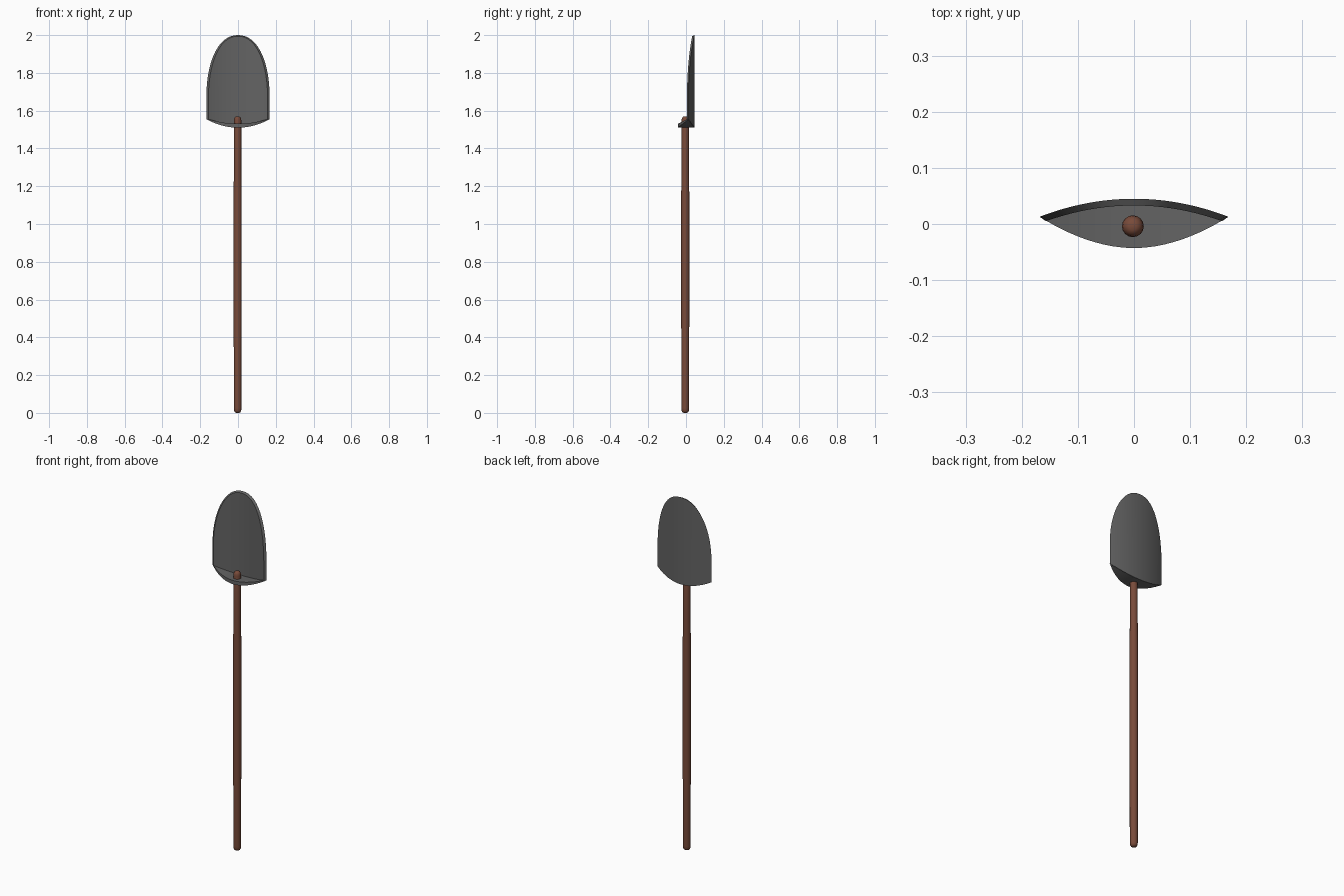
import bpy, bmesh, math

if "Cube" in bpy.data.objects:
    bpy.data.objects.remove(bpy.data.objects["Cube"])


def material(name, color):
    m = bpy.data.materials.new(name)
    m.diffuse_color = (*color, 1)
    m.use_nodes = True
    m.node_tree.nodes["Principled BSDF"].inputs["Base Color"].default_value = m.diffuse_color
    return m


steel = material("dark_steel", (0.125, 0.125, 0.125))
wood = material("brown_wood", (0.19, 0.07, 0.042))


def finish(bm, name, mat, angle=35):
    bmesh.ops.recalc_face_normals(bm, faces=bm.faces)
    me = bpy.data.meshes.new(name)
    bm.to_mesh(me)
    bm.free()
    ob = bpy.data.objects.new(name, me)
    bpy.context.collection.objects.link(ob)
    me.materials.append(mat)
    bpy.context.view_layer.objects.active = ob
    ob.select_set(True)
    bpy.ops.object.shade_smooth_by_angle(angle=math.radians(angle))
    ob.select_set(False)


def loft(bm, loops):
    """Bridge closed loops of equal length and cap both ends."""
    rings = [[bm.verts.new(p) for p in loop] for loop in loops]
    for a, b in zip(rings, rings[1:]):
        for i in range(len(a)):
            j = (i + 1) % len(a)
            bm.faces.new((a[i], a[j], b[j], b[i]))
    bm.faces.new(rings[0])
    bm.faces.new(rings[-1])


HALF, N = 0.168, 28
US = [math.sin(math.pi * (i / N - 0.5)) for i in range(N + 1)]


def bottom(u):
    return 1.51 + 0.045 * u * u


def top(u):
    return 1.66 + 0.34 * max(0, 1 - abs(u) ** 2.2) ** (1 / 2.2)


# curved blade: each column is back-bottom, back-top, front-top, front-bottom
bm = bmesh.new()
columns = []
for u in US:
    x, v = HALF * u, 0.157 * u
    yb = 0.045 - 0.032 * u * u
    yf = 0.033 - 0.028 * u * u
    columns.append([(x, yb, bottom(u)), (x, yb, top(u)),
                    (v, yf, top(u) - 0.006), (v, yf, bottom(u))])
loft(bm, columns)
finish(bm, "blade", steel)

# curved foot ledge closing the bottom of the blade
bm = bmesh.new()
columns = []
for u in US:
    u *= 0.995
    x, a = HALF * u, abs(u)
    yf = 0.013 - 0.056 * (1 - a ** 1.9)
    yb = 0.042 - 0.031 * u * u
    zt = bottom(u) + 0.004 + 0.017 * (1 - u * u)
    columns.append([(x, yb, bottom(u)), (x, yb, zt), (x, yf, zt), (x, yf, bottom(u))])
loft(bm, columns)
finish(bm, "foot_ledge", steel)

# round handle with domed ends and a slight swell
bm = bmesh.new()
profile = [(0.008, 0.0), (0.015, 0.004), (0.019, 0.012), (0.02, 0.025), (0.0205, 0.35),
           (0.0215, 0.5), (0.0215, 1.15), (0.0195, 1.3), (0.0195, 1.548),
           (0.018, 1.558), (0.014, 1.566), (0.007, 1.57)]
S = 16
loft(bm, [[(-0.002 + r * math.cos(2 * math.pi * k / S),
            -0.004 + r * math.sin(2 * math.pi * k / S), z) for k in range(S)]
          for r, z in profile])
finish(bm, "handle", wood, 50)
